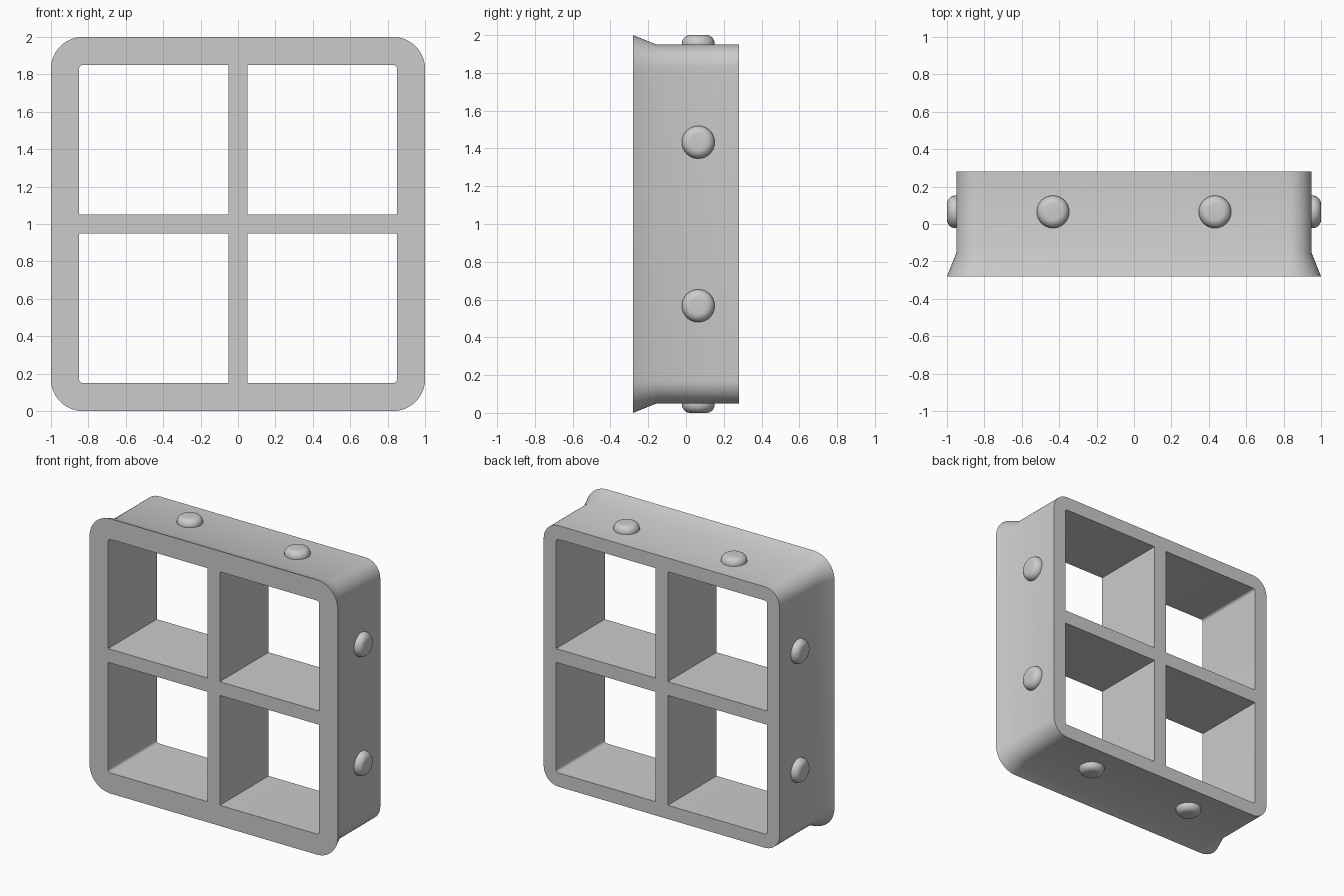
import bpy, bmesh, math
from mathutils import Matrix, Vector

if "Cube" in bpy.data.objects:
    bpy.data.objects.remove(bpy.data.objects["Cube"])

grey = bpy.data.materials.new("grey")
grey.diffuse_color = (0.6, 0.6, 0.6, 1)
grey.use_nodes = True
grey.node_tree.nodes["Principled BSDF"].inputs["Base Color"].default_value = grey.diffuse_color
CENTRE = Vector((0, 0, 1))


def finish(name, bm):
    bmesh.ops.recalc_face_normals(bm, faces=bm.faces[:])
    mesh = bpy.data.meshes.new(name)
    bm.to_mesh(mesh)
    bm.free()
    mesh.materials.append(grey)
    ob = bpy.data.objects.new(name, mesh)
    bpy.context.collection.objects.link(ob)
    bpy.ops.object.select_all(action='DESELECT')
    bpy.context.view_layer.objects.active = ob
    ob.select_set(True)
    bpy.ops.object.shade_smooth_by_angle(angle=math.radians(30))
    return ob


def arc(cx, cz, r, start, steps):
    return [(cx + r * math.cos(start + math.pi / 2 * i / steps),
             cz + r * math.sin(start + math.pi / 2 * i / steps)) for i in range(steps + 1)]


def rounded_square(half, r):
    c = half - r
    pts = []
    for k, (sx, sz) in enumerate([(1, 1), (-1, 1), (-1, -1), (1, -1)]):
        pts += arc(sx * c, sz * c, r, k * math.pi / 2, 12)
    return pts


def opening(sx, sz, inner=0.05, outer=0.85, r=0.02):
    # only the corner nearest the frame corner is rounded
    pts = [(inner, inner), (outer, inner)] + arc(outer - r, outer - r, r, 0, 5) + [(inner, outer)]
    return [(sx * x, sz * z) for x, z in pts]


def tube(bm, sections):
    """Skin matching outlines given as (y, points); return the end loop edges."""
    rings = [[bm.verts.new(CENTRE + Vector((x, y, z))) for x, z in pts] for y, pts in sections]
    n = len(rings[0])
    for a, b in zip(rings, rings[1:]):
        for i in range(n):
            j = (i + 1) % n
            bm.faces.new((a[i], a[j], b[j], b[i]))
    return [[bm.edges.get((r[i], r[(i + 1) % n])) for i in range(n)] for r in (rings[0], rings[-1])]


# Four-cell frame with a flared front rim
FRONT, FLARE, BACK = -0.28, -0.155, 0.28
bm = bmesh.new()
body = rounded_square(0.95, 0.12)
front, back = tube(bm, [(FRONT, rounded_square(1.0, 0.17)), (FLARE, body), (BACK, body)])
for sx in (-1, 1):
    for sz in (-1, 1):
        hole = opening(sx, sz)
        f, b = tube(bm, [(FRONT, hole), (BACK, hole)])
        front += f
        back += b
for edges, y in ((front, -1), (back, 1)):
    bmesh.ops.triangle_fill(bm, edges=edges, use_beauty=True, normal=(0, y, 0))
bmesh.ops.dissolve_limit(bm, angle_limit=0.001, verts=[], edges=[
    e for e in bm.edges if len(e.link_faces) == 2 and all(abs(f.normal.y) > 0.99 for f in e.link_faces)])
finish("frame", bm)


# Rounded studs, two on each outer side
def stud(name, turn, offset):
    bm = bmesh.new()
    r, fillet, n = 0.087, 0.045, 32
    profile = [(r, -0.02)] + [(r - fillet + x, z) for x, z in arc(0, 0.005, fillet, 0, 8)]
    rings = [[bm.verts.new((p * math.cos(2 * math.pi * i / n), p * math.sin(2 * math.pi * i / n), h))
              for i in range(n)] for p, h in profile]
    for a, b in zip(rings, rings[1:]):
        for i in range(n):
            j = (i + 1) % n
            bm.faces.new((a[i], a[j], b[j], b[i]))
    bm.faces.new(rings[-1])
    bm.faces.new(rings[0][::-1])
    bm.transform(Matrix.Translation(CENTRE) @ Matrix.Rotation(turn, 4, 'Y')
                 @ Matrix.Translation((offset, 0.065, 0.95)))
    finish(name, bm)


for k, side in enumerate(("top", "right", "bottom", "left")):
    for label, offset in (("a", -0.433), ("b", 0.433)):
        stud(f"{side}_stud_{label}", k * math.pi / 2, offset)
